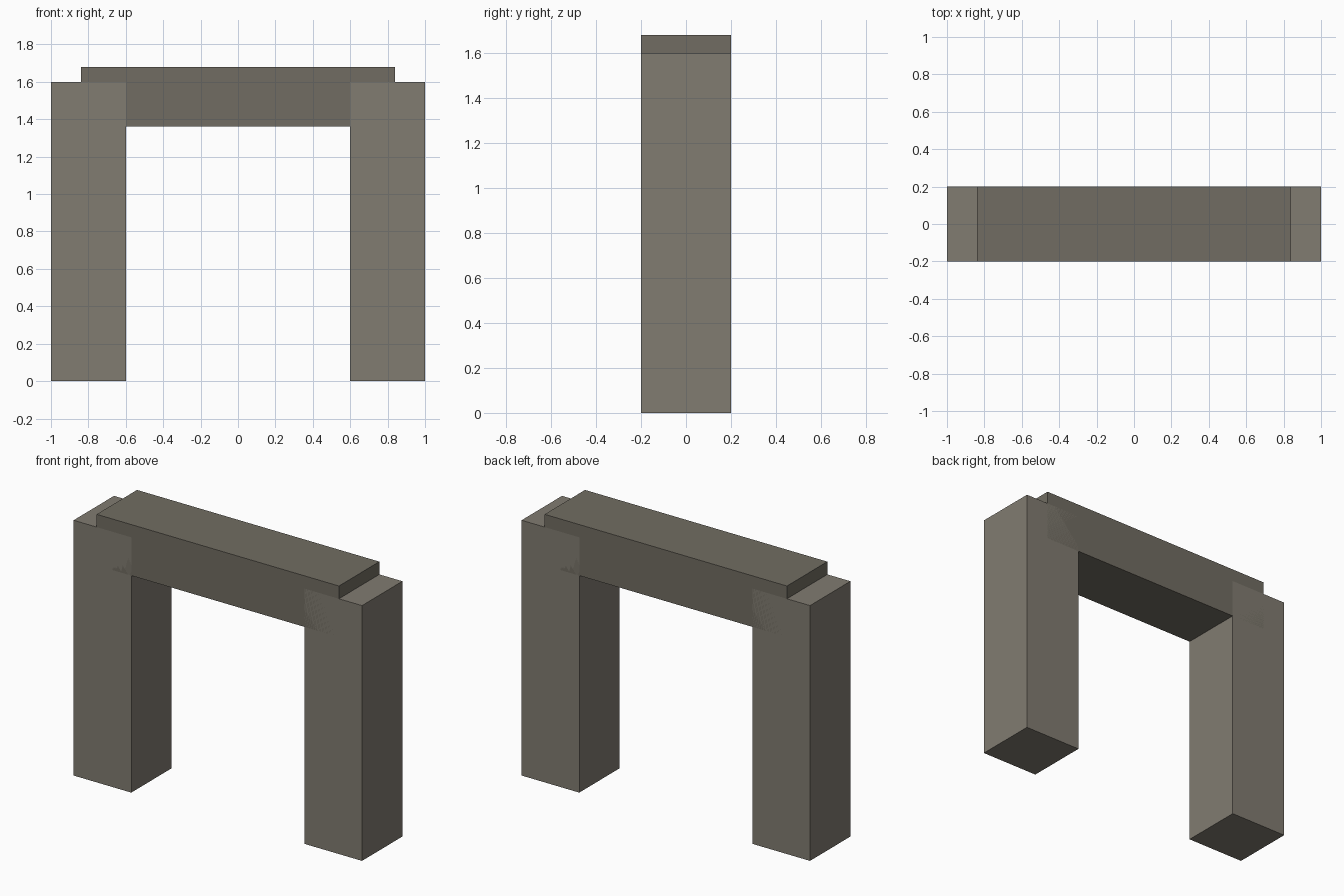
import bpy

if "Cube" in bpy.data.objects:
    bpy.data.objects.remove(bpy.data.objects["Cube"])


def material(name, color):
    mat = bpy.data.materials.new(name)
    mat.diffuse_color = (*color, 1.0)
    mat.use_nodes = True
    mat.node_tree.nodes["Principled BSDF"].inputs["Base Color"].default_value = mat.diffuse_color
    return mat


def block(name, center, size, mat):
    bpy.ops.mesh.primitive_cube_add(size=1, location=center)
    obj = bpy.context.object
    obj.name = name
    obj.scale = size
    bpy.ops.object.transform_apply(location=False, rotation=False, scale=True)
    obj.data.materials.append(mat)
    return obj


pillar_stone = material("pillar_stone", (0.22, 0.20, 0.165))
lintel_stone = material("lintel_stone", (0.165, 0.152, 0.122))

# Upright pillars
for side, name in ((-1, "left_pillar"), (1, "right_pillar")):
    block(name, (side * 0.8, 0, 0.8), (0.4, 0.4, 1.6), pillar_stone)

# Lintel let into the pillar tops, flush front and back
block("lintel", (0, 0, 1.52), (1.68, 0.4, 0.32), lintel_stone)
